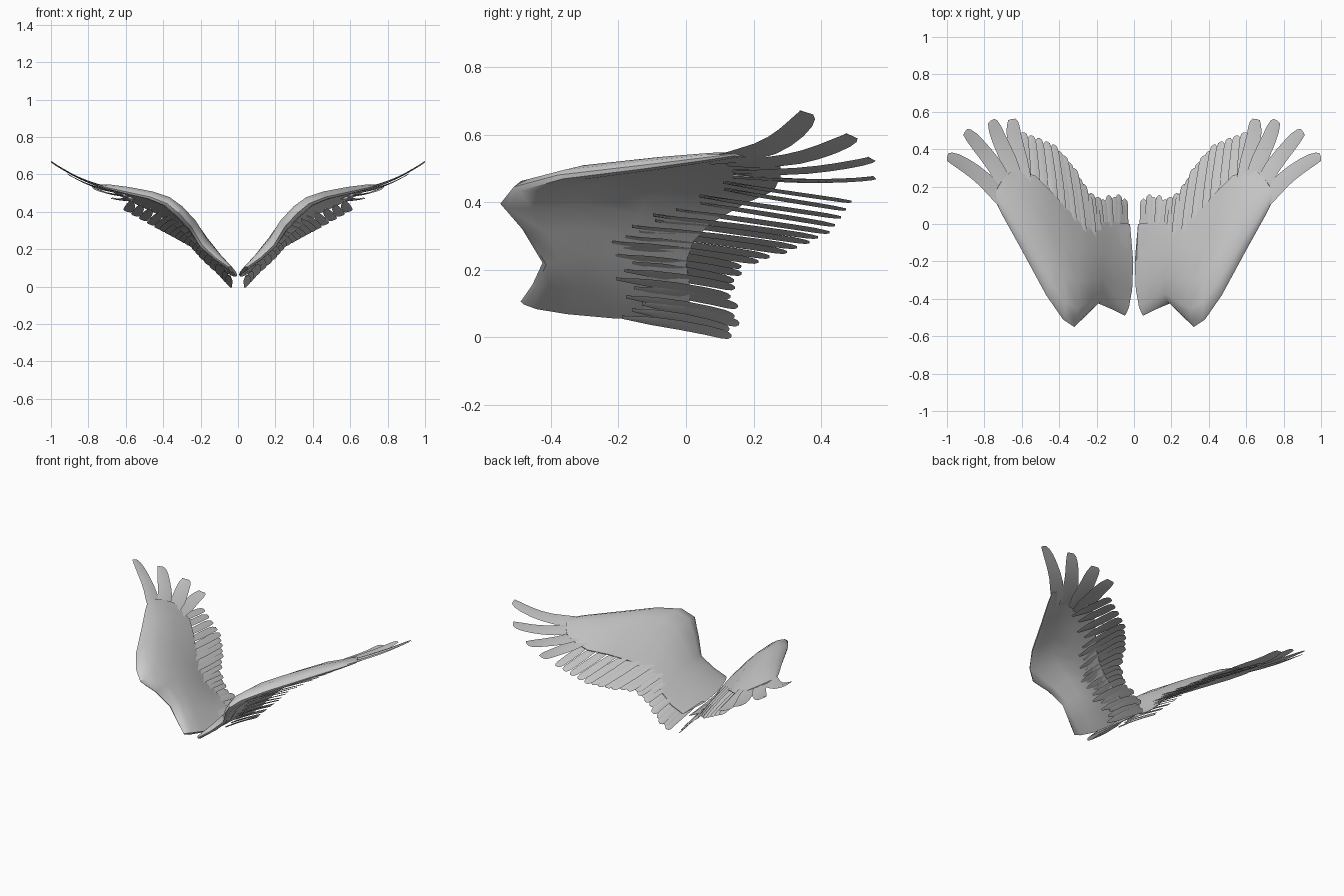
import bpy, bmesh
from mathutils import Vector as V

if "Cube" in bpy.data.objects:
    bpy.data.objects.remove(bpy.data.objects["Cube"])


def finish(bm, name, angle):
    bmesh.ops.recalc_face_normals(bm, faces=bm.faces)
    me = bpy.data.meshes.new(name)
    bm.to_mesh(me)
    bm.free()
    ob = bpy.data.objects.new(name, me)
    bpy.context.collection.objects.link(ob)
    mod = ob.modifiers.new("other_side", 'MIRROR')
    mod.use_mirror_merge = False
    bpy.ops.object.select_all(action='DESELECT')
    ob.select_set(True)
    bpy.context.view_layer.objects.active = ob
    bpy.ops.object.shade_smooth_by_angle(angle=angle)
    return ob


def skin(bm, rings):
    """Join closed rings of points into a capped tube."""
    rows = [[bm.verts.new(p) for p in r] for r in rings]
    n = len(rows[0])
    for a, b in zip(rows, rows[1:]):
        for i in range(n):
            j = (i + 1) % n
            bm.faces.new((a[i], a[j], b[j], b[i]))
    bm.faces.new(rows[0])
    bm.faces.new(rows[-1])


# Wing body: leading edge, mid chord, trailing edge, half thickness
stations = [
    ((.05, -.49, .105), (.010, -.28, .062), (.022, 0, .055), .012),
    ((.12, -.455, .155), (.10, -.25, .15), (.10, .01, .095), .022),
    ((.19, -.425, .22), (.18, -.22, .245), (.17, .01, .162), .028),
    ((.25, -.485, .32), (.24, -.22, .32), (.22, 0, .220), .032),
    ((.32, -.55, .395), (.31, -.22, .39), (.28, .02, .283), .034),
    ((.38, -.51, .445), (.38, -.20, .443), (.35, .07, .337), .030),
    ((.47, -.38, .48), (.46, -.10, .477), (.44, .17, .395), .025),
    ((.60, -.14, .508), (.57, .07, .505), (.53, .26, .435), .021),
    ((.70, .04, .53), (.66, .16, .522), (.61, .28, .475), .015),
    ((.75, .14, .542), (.715, .22, .53), (.66, .28, .505), .007),
]
upper = [(0, 0), (.03, .6), (.13, 1), (.35, .8), (.65, .5), (1, .1)]
lower = [(1, -.1), (.65, -.2), (.35, -.4), (.13, -.9), (.03, -.6)]


def chord(st, s):
    a, m, b = (V(p) for p in st[:3])
    return a * (2 * (s - .5) * (s - 1)) + m * (4 * s * (1 - s)) + b * (2 * s * (s - .5))


bm = bmesh.new()
rings = []
for i, st in enumerate(stations):
    before, after = stations[max(i - 1, 0)], stations[min(i + 1, len(stations) - 1)]
    span = chord(after, .5) - chord(before, .5)
    nrm = span.cross(V(st[2]) - V(st[0])).normalized()
    rings.append([chord(st, s) + nrm * h * st[3] for s, h in upper + lower])
skin(bm, rings)
finish(bm, "wing_body", .8)

# Feather outlines: distance along, outer width, inner width
tip_outline = [(0, .3, .8), (.2, .9, 1.2), (.4, 1, 1.2), (.55, 1, 1.1), (.7, .9, 1.1),
               (.84, .65, 1.2), (.93, .35, 1.2), (.98, .12, 1), (1, .02, .4)]
row_outline = [(0, .2, .3), (.25, .8, .9), (.5, 1, 1), (.75, 1, 1),
               (.9, .9, 1), (.97, .6, .8), (1, .2, .3)]


def feather(bm, base, ctrl, tip, width, nrm, outline):
    base, ctrl, tip, nrm = V(base), V(ctrl), V(tip), V(nrm).normalized()
    rings = []
    for s, fo, fi in outline:
        c = base * (1 - s) ** 2 + ctrl * 2 * s * (1 - s) + tip * s * s
        tan = (ctrl - base) * (1 - s) + (tip - ctrl) * s
        side = tan.cross(nrm).normalized()
        up = side.cross(tan).normalized()
        t = width * .12 * (1.1 - s)
        rings.append([c + side * width * fo, c + up * (t + .002),
                      c - side * width * fi - up * .002, c - up * t])
    skin(bm, rings)


# Four long wing tip feathers
bm = bmesh.new()
for base, ctrl, tip, nrm in [
    ((.67, .06, .525), (.83, .325, .55), (1, .338, .67), (-.42, .1, 1)),
    ((.65, .12, .515), (.77, .40, .515), (.912, .475, .602), (-.3, .1, 1)),
    ((.61, .14, .49), (.69, .43, .485), (.78, .54, .532), (-.2, 0, 1)),
    ((.58, .14, .475), (.625, .42, .452), (.672, .555, .475), (-.12, 0, 1)),
]:
    feather(bm, base, ctrl, tip, .040, nrm, tip_outline)
finish(bm, "tip_feathers", .9)

# Overlapping trailing feathers, blended between guide points
bases = [(.045, -.16, .06), (.09, -.16, .11), (.16, -.18, .192), (.21, -.2, .268),
         (.27, -.16, .322), (.38, -.02, .382), (.57, .14, .458)]
tips = [(.05, .125, .004), (.09, .155, .05), (.19, .135, .142), (.25, .17, .212),
        (.34, .32, .262), (.44, .43, .315), (.595, .49, .402)]


def along(pts, u):
    i = min(int(u), len(pts) - 2)
    return V(pts[i]).lerp(V(pts[i + 1]), u - i)


bm = bmesh.new()
count = 21
for k in range(count):
    f = k / (count - 1)
    u = 6 * f ** .88
    b, t = along(bases, u), along(tips, u)
    t.y += .010 * (-1) ** k * (1 - f)
    b.y += .03 * (k * 7 % 5 - 2) / 2
    ctrl = b.lerp(t, .55) + V((-.012 * f, 0, .012 - .014 * f))
    feather(bm, b, ctrl, t, .023 + .003 * f, (-.7 + .5 * f, 0, 1), row_outline)
finish(bm, "trailing_feathers", .9)
